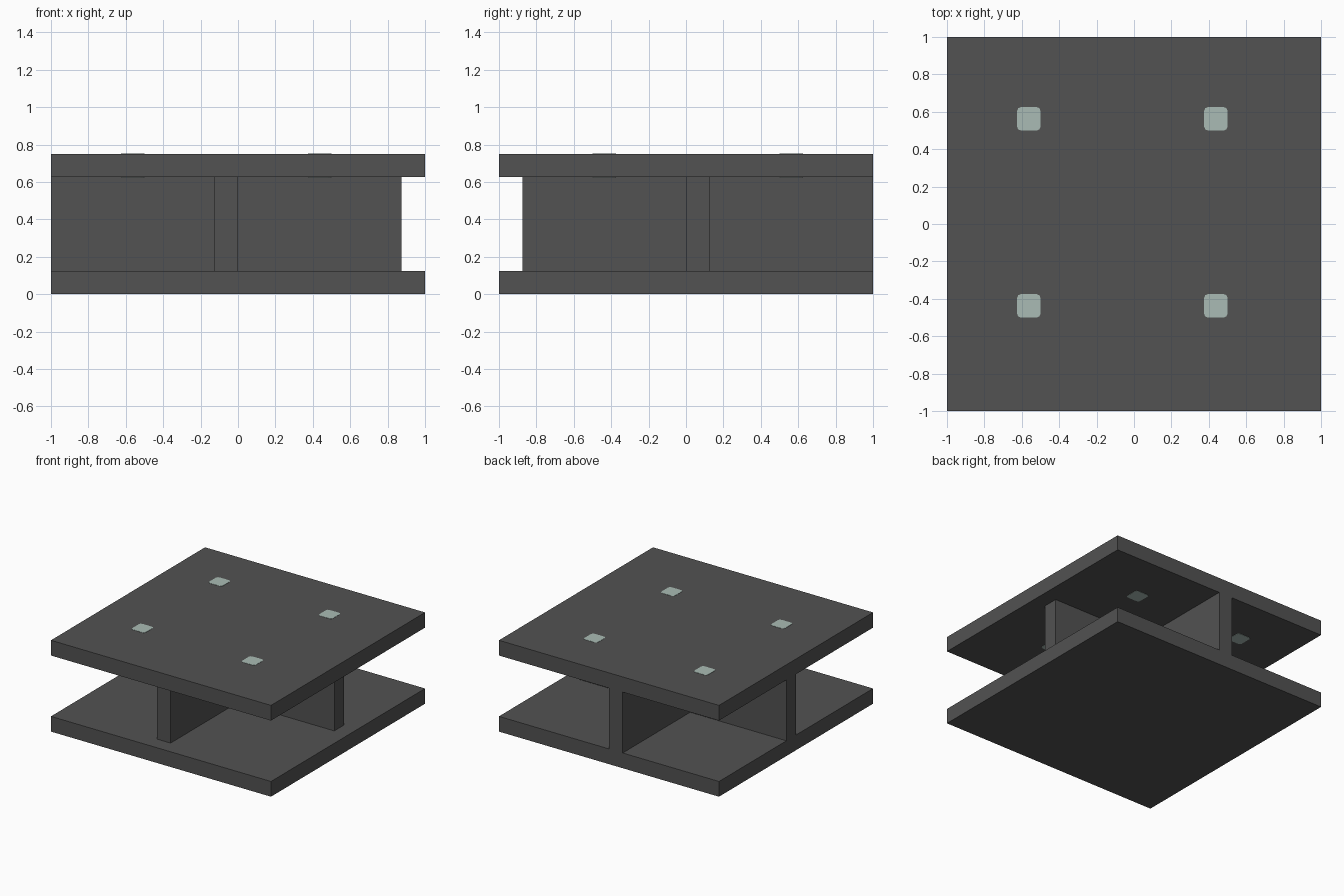
import bpy
import bmesh

cube = bpy.data.objects.get("Cube")
if cube:
    bpy.data.objects.remove(cube, do_unlink=True)


def material(name, rgb):
    mat = bpy.data.materials.new(name)
    mat.use_nodes = True
    mat.diffuse_color = (*rgb, 1)
    bsdf = next(n for n in mat.node_tree.nodes if n.type == "BSDF_PRINCIPLED")
    bsdf.inputs["Base Color"].default_value = (*rgb, 1)
    return mat


def add_box(bm, low, high):
    for v in bmesh.ops.create_cube(bm, size=1)["verts"]:
        v.co = [lo if c < 0 else hi for c, lo, hi in zip(v.co, low, high)]


def finish(name, bm, mat):
    mesh = bpy.data.meshes.new(name)
    bm.to_mesh(mesh)
    bm.free()
    mesh.materials.append(mat)
    obj = bpy.data.objects.new(name, mesh)
    bpy.context.collection.objects.link(obj)
    return obj


def box(name, low, high, mat):
    bm = bmesh.new()
    add_box(bm, low, high)
    return finish(name, bm, mat)


dark = material("dark grey", (0.085, 0.085, 0.085))
pale = material("pale grey green", (0.40, 0.50, 0.46))

T = 0.125            # plate and wall thickness
H = 0.75             # total height

# Two square plates
box("bottom_plate", (-1, -1, 0), (1, 1, T), dark)
box("top_plate", (-1, -1, H - T), (1, 1, H), dark)

# Crossed walls, flush with the back and left-hand edges
bm = bmesh.new()
add_box(bm, (-T, T - 1, T), (0, 1, H - T))
add_box(bm, (-1, 0, T), (-T, T, H - T))
add_box(bm, (0, 0, T), (1 - T, T, H - T))
finish("cross_walls", bm, dark)

# Four pins with rounded corners, passing through the top plate
LIP = 0.002
for side, x in (("right", -0.625), ("left", 0.375)):
    for end, y in (("front", -0.5), ("back", 0.5)):
        bm = bmesh.new()
        add_box(bm, (x, y, H - T - LIP), (x + T, y + T, H + LIP))
        upright = [e for e in bm.edges
                   if abs(e.verts[0].co.z - e.verts[1].co.z) > T / 2]
        bmesh.ops.bevel(bm, geom=upright, offset=0.02, segments=2,
                        profile=0.5, affect="EDGES")
        finish(f"{end}_{side}_pin", bm, pale)
